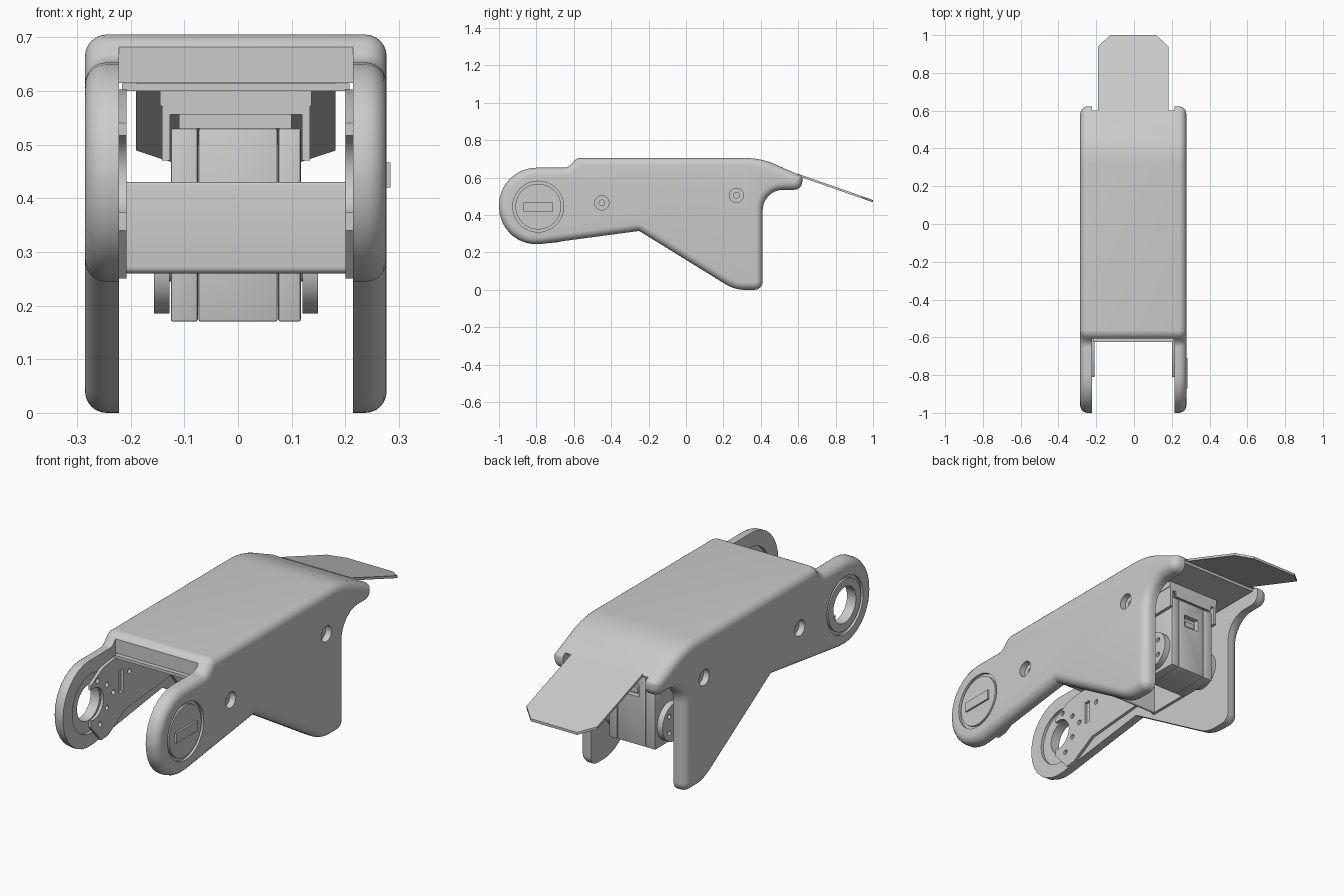
import bpy, bmesh, math
from mathutils import Vector

old = bpy.data.objects.get("Cube")
if old:
    bpy.data.objects.remove(old, do_unlink=True)

grey = bpy.data.materials.new("plain grey")
grey.use_nodes = True
grey.diffuse_color = (0.6, 0.6, 0.6, 1)
grey.node_tree.nodes["Principled BSDF"].inputs["Base Color"].default_value = (0.6, 0.6, 0.6, 1)

MID = -0.004          # the shell's own middle in x
HALF = 0.281          # half width of the shell
INNER = 0.218         # half width of the cavity
HUB = (-0.79, 0.445)  # pivot centre in (y, z)


def finish(name, bm):
    bmesh.ops.recalc_face_normals(bm, faces=bm.faces)
    mesh = bpy.data.meshes.new(name)
    bm.to_mesh(mesh)
    bm.free()
    mesh.materials.append(grey)
    ob = bpy.data.objects.new(name, mesh)
    bpy.context.collection.objects.link(ob)
    return ob


def loft(name, rings):
    """Skin equal-length rings of 3D points and close both ends."""
    bm = bmesh.new()
    loops = [[bm.verts.new(p) for p in ring] for ring in rings]
    n = len(loops[0])
    for a, b in zip(loops, loops[1:]):
        for i in range(n):
            j = (i + 1) % n
            bm.faces.new((a[i], a[j], b[j], b[i]))
    bm.faces.new(loops[0])
    bm.faces.new(loops[-1])
    return finish(name, bm)


def prism(name, pts, x0, x1):
    return loft(name, [[(x, y, z) for y, z in pts] for x in (x0, x1)])


def box(name, x0, x1, y0, y1, z0, z1):
    return prism(name, [(y0, z0), (y1, z0), (y1, z1), (y0, z1)], x0, x1)


def disc(name, centre, r, x0, x1, n=48):
    angles = [2 * math.pi * i / n for i in range(n)]
    return prism(name, [(centre[0] + r * math.cos(a), centre[1] + r * math.sin(a))
                        for a in angles], x0, x1)


def activate(ob):
    bpy.ops.object.select_all(action='DESELECT')
    ob.select_set(True)
    bpy.context.view_layer.objects.active = ob


def cut(ob, *cutters):
    for c in cutters:
        mod = ob.modifiers.new("cut", 'BOOLEAN')
        mod.operation = 'DIFFERENCE'
        mod.solver = 'EXACT'
        mod.object = c
        activate(ob)
        bpy.ops.object.modifier_apply(modifier=mod.name)
        bpy.data.objects.remove(c, do_unlink=True)


def rounded(corners, inset, steps=8):
    """Inset a clockwise outline of (y, z, radius) corners and fillet each one."""
    out, n = [], len(corners)
    for i, (y, z, r) in enumerate(corners):
        p = Vector((y, z))
        d0 = (p - Vector(corners[i - 1][:2])).normalized()
        d1 = (Vector(corners[(i + 1) % n][:2]) - p).normalized()
        turn = math.atan2(d0.x * d1.y - d0.y * d1.x, d0.dot(d1))
        n0, n1 = Vector((d0.y, -d0.x)), Vector((d1.y, -d1.x))  # inward sides
        convex = turn < 0
        p = p + (n0 + n1) * inset / (1 + n0.dot(n1))
        r = max(r - inset, 0.001) if convex else r + inset
        side = 1 if convex else -1
        centre = p + (n0 + n1) * side * r / (1 + n0.dot(n1))
        start = math.atan2(-n0.y * side, -n0.x * side)
        for k in range(steps + 1):
            a = start + turn * k / steps
            out.append((centre.x + r * math.cos(a), centre.y + r * math.sin(a)))
    return out


# Outer shell: side outline with rounded rims on both flanks
outline = [(-1, .653, .2), (-.63, .653, .05), (-.585, .705, .05), (.4, .705, .4),
           (.622, .607, .02), (.622, .535, .045), (.41, .535, .11), (.41, 0, .045),
           (.26, 0, .2), (-.25, .315, .02), (-1, .215, .2)]
RIM, STEPS = 0.04, 6
arc = [math.pi / 2 * k / STEPS for k in range(STEPS + 1)]
slices = [(-HALF + RIM * (1 - math.cos(a)), RIM * (1 - math.sin(a))) for a in reversed(arc)]
slices = [(-HALF + RIM * (1 - math.sin(a)), RIM * (1 - math.cos(a))) for a in reversed(arc)]
slices += [(-x, d) for x, d in reversed(slices)]
shell = loft("shell", [[(MID + x, y, z) for y, z in rounded(outline, d)] for x, d in slices])

# Open the underside, the fork and the rear notch
cavity = [(-1.1, -.1), (-1.1, .8), (-.605, .8), (-.605, .615), (.602, .615),
          (.602, .8), (.8, .8), (.8, -.1)]
cut(shell, prism("cavity", cavity, MID - INNER, MID + INNER))

# Counterbored screw holes and pivot recesses on both flanks
for s in (-1, 1):
    outer = MID + s * HALF
    for spot in ((-.45, .465), (.27, .505)):
        cut(shell, disc("counterbore", spot, .038, outer - s * .03, outer + s * .1, 32),
            disc("screw_hole", spot, .015, outer - s * .1, outer + s * .1, 24))
    cut(shell, disc("recess", HUB, .136, outer - s * .012, outer + s * .1))
cut(shell, disc("pivot_hole", HUB, .085, -.4, -.1),
    disc("inner_recess", HUB, .14, -.236, -.1),
    disc("inner_recess", HUB, .14, .1, .228))

# Pivot cap with a grip on one side, open ring on the other
cap = disc("pivot_cap", HUB, .122, .255, .275)
grip = box("cap_grip", .27, .284, -.87, -.71, .42, .467)
ring = disc("pivot_ring", HUB, .122, -.283, -.262)
cut(ring, disc("ring_hole", HUB, .085, -.4, -.1))

# Inner bracket: top plate, two cheeks, cross plate
box("bracket_top", MID - .212, MID + .212, -.625, .59, .6, .614)
cheek = [(-.62, .603), (-.72, .59), (-.81, .54), (-.81, .34), (-.73, .25), (-.68, .255),
         (-.55, .33), (-.2, .36), (-.12, .26), (.1, .26), (.1, .603)]
for s, side in ((-1, "right"), (1, "left")):
    plate = prism(side + "_cheek", cheek, MID + s * .204, MID + s * INNER)
    cut(plate, disc("notch", HUB, .075, -.4, .4, 32),
        box("mouth", -.4, .4, -.9, -.79, .39, .5),
        box("slot", -.4, .4, -.6, -.565, .42, .53))
    for spot in ((-.76, .545), (-.69, .5), (-.69, .39), (-.74, .33), (-.64, .445), (-.52, .5)):
        cut(plate, disc("small_hole", spot, .012, -.4, .4, 16))
cross = prism("cross_plate", rounded([(-.12, .26, .012), (-.12, .43, .006),
              (-.1, .43, .006), (-.1, .26, .006)], 0, 4), MID - .204, MID + .204)

# Motor: three slabs with fine seams, rear socket, horns
for name, x0, x1 in (("right", -.125, -.075), ("middle", -.0735, .0735), ("left", .075, .117)):
    body = box("motor_" + name, x0, x1, .21, .41, .17, .53)
    mod = body.modifiers.new("edge", 'BEVEL')
    mod.width, mod.segments = .004, 2
    activate(body)
    bpy.ops.object.modifier_apply(modifier="edge")
    if name == "middle":
        cut(body, box("socket", -.04, .04, .385, .5, .4, .46))
box("motor_core", -.11, .1, .23, .38, .2, .5)
box("socket_plug", -.025, .025, .38, .4, .41, .435)
for name, x0, x1 in (("right_horn", -.157, -.128), ("left_horn", .12, .149)):
    horn = disc(name, (.31, .275), .09, x0, x1)
    for k in range(4):
        a = math.pi * (k / 2 + .25)
        spot = (.31 + .055 * math.cos(a), .275 + .055 * math.sin(a))
        cut(horn, disc("horn_hole", spot, .011, -.3, .3, 16))
    disc(name + "_hub", (.31, .275), .03, min(x0, .11), max(x1, -.11), 24)

# Motor hanger under the bracket
box("hanger_block", -.145, .137, .2, .42, .572, .602)
box("hanger_plate", -.142, .134, .2, .42, .556, .574)
for name, x0, x1 in (("right", -.142, -.127), ("left", .119, .134)):
    box("hanger_leg_" + name, x0, x1, .2, .42, .47, .56)
hanger_tab = box("hanger_tab", -.11, .1, .412, .42, .53, .56)

# Sloping tail flap with clipped corners
flap_plan = [(-.19, .595), (.182, .595), (.182, .94), (.118, 1), (-.126, 1), (-.19, .94)]
loft("tail_flap", [[(x, y, .613 - .35 * (y - .62) + t) for x, y in flap_plan]
                   for t in (-.012, 0)])

for ob in bpy.context.collection.objects:
    if ob.type == 'MESH':
        activate(ob)
        bpy.ops.object.shade_smooth_by_angle(angle=math.radians(32))
